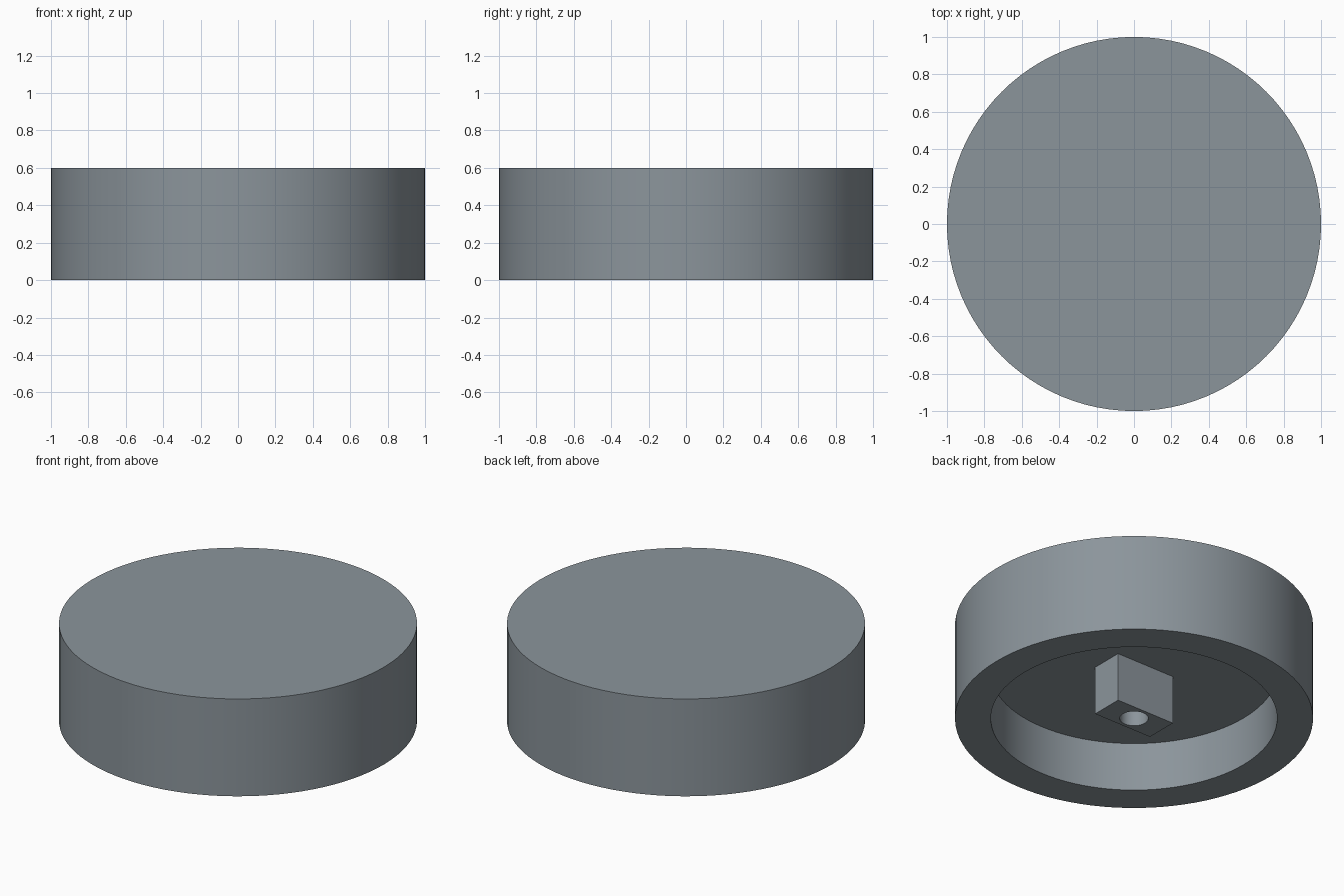
import bpy, bmesh, math

if "Cube" in bpy.data.objects:
    bpy.data.objects.remove(bpy.data.objects["Cube"])

SIDES = 96

# Dark blue-grey plastic
slate = bpy.data.materials.new("slate")
slate.diffuse_color = (0.26, 0.30, 0.33, 1)
slate.use_nodes = True
slate.node_tree.nodes["Principled BSDF"].inputs["Base Color"].default_value = slate.diffuse_color


def lathe(name, profile):
    """Revolve an (r, z) profile around the z axis."""
    bm = bmesh.new()
    verts = [bm.verts.new((r, 0, z)) for r, z in profile]
    edges = [bm.edges.new(pair) for pair in zip(verts, verts[1:])]
    bmesh.ops.spin(bm, geom=verts + edges, cent=(0, 0, 0), axis=(0, 0, 1),
                   angle=math.tau, steps=SIDES, use_merge=True)
    bmesh.ops.remove_doubles(bm, verts=bm.verts[:], dist=1e-5)
    bmesh.ops.recalc_face_normals(bm, faces=bm.faces[:])
    mesh = bpy.data.meshes.new(name)
    bm.to_mesh(mesh)
    bm.free()
    obj = bpy.data.objects.new(name, mesh)
    bpy.context.collection.objects.link(obj)
    return obj


def finish(obj):
    """Colour the part and smooth its round faces."""
    obj.data.materials.clear()
    obj.data.materials.append(slate)
    bpy.ops.object.select_all(action='DESELECT')
    obj.select_set(True)
    bpy.context.view_layer.objects.active = obj
    bpy.ops.object.shade_smooth_by_angle(angle=math.radians(30))


# Round cap with a recess in the underside
cap = lathe("cap", [(0, 0.6), (1, 0.6), (1, 0), (0.8, 0), (0.8, 0.3), (0, 0.3)])
finish(cap)

# Rectangular mounting post inside the recess
bpy.ops.mesh.primitive_cube_add(size=1, location=(0, 0, 0.15))
post = bpy.context.object
post.name = "mounting_post"
post.scale = (0.4, 0.2, 0.3)
bpy.ops.object.transform_apply(location=True, rotation=False, scale=True)

# Screw hole bored up through the post
bpy.ops.mesh.primitive_cylinder_add(vertices=48, radius=0.08, depth=0.6, location=(0, 0, 0.15))
hole = bpy.context.object
hole.name = "screw_hole_cutter"
cut = post.modifiers.new("screw_hole", 'BOOLEAN')
cut.operation = 'DIFFERENCE'
cut.solver = 'EXACT'
cut.object = hole
bpy.context.view_layer.objects.active = post
bpy.ops.object.modifier_apply(modifier=cut.name)
bpy.data.objects.remove(hole, do_unlink=True)
finish(post)
